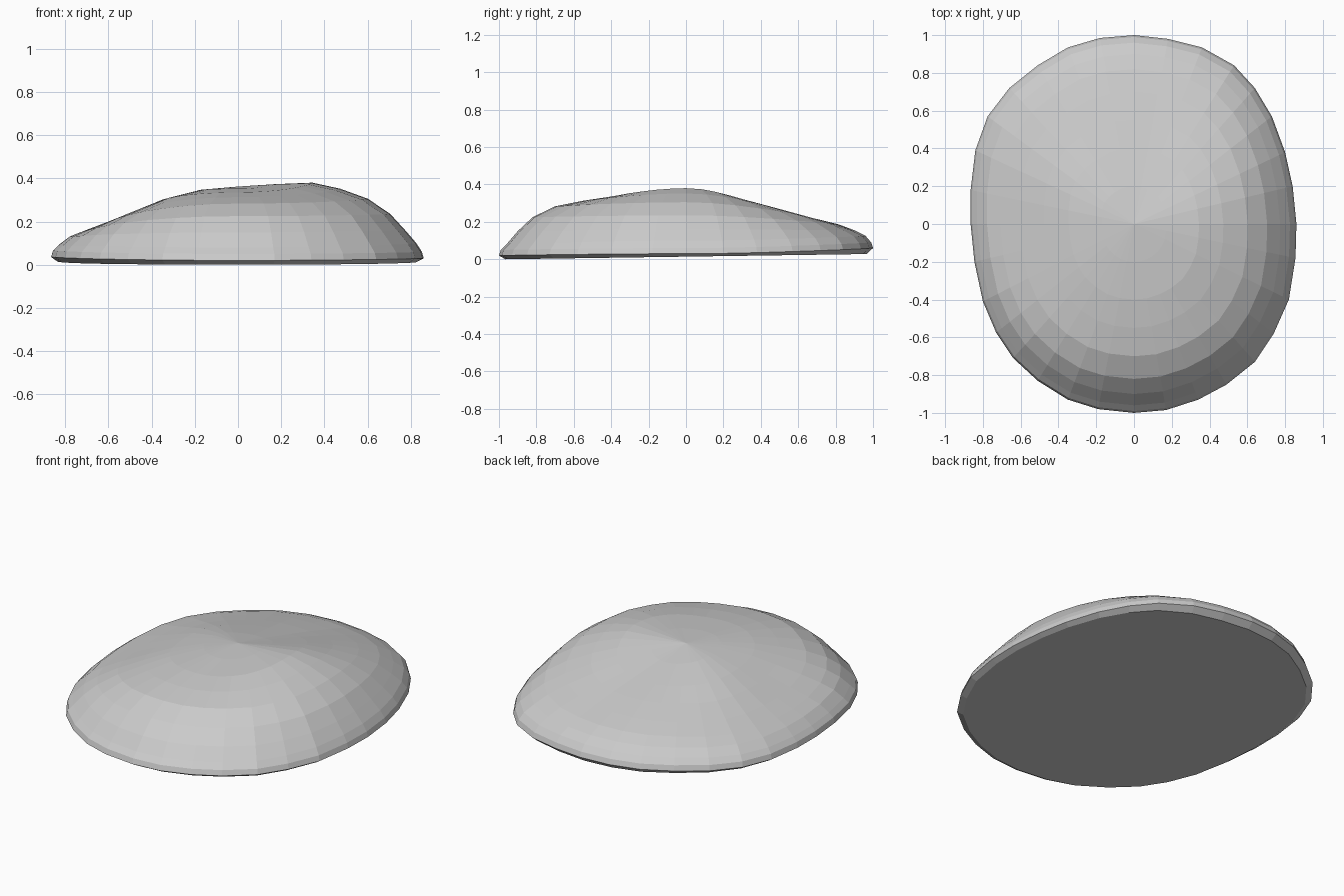
import bpy, bmesh
from mathutils import Vector

if "Cube" in bpy.data.objects:
    bpy.data.objects.remove(bpy.data.objects["Cube"])

# Plan outline of the stone, anticlockwise from +x
outline = [(.86, 0), (.84, .2), (.80, .38), (.73, .57), (.64, .72), (.53, .84), (.36, .935), (.18, .98),
           (0, 1), (-.18, .985), (-.35, .935), (-.51, .84), (-.66, .72), (-.775, .57), (-.84, .39), (-.865, .18),
           (-.865, 0), (-.845, -.2), (-.80, -.41), (-.73, -.575), (-.64, -.71), (-.51, -.83), (-.35, -.93), (-.19, -.98),
           (0, -1), (.17, -.985), (.34, -.93), (.49, -.85), (.64, -.73), (.74, -.58), (.82, -.40), (.855, -.18)]

# Height profiles from centre to rim in the four main directions
rings = [.2, .4, .55, .7, .82, .9, .96, .99, 1]
right = [.373, .38, .352, .305, .235, .16, .10, .06, .03]
left = [.347, .303, .25, .197, .157, .13, .09, .065, .035]
front = [.352, .335, .313, .283, .225, .15, .08, .05, .02]
back = [.325, .282, .25, .215, .185, .155, .125, .09, .06]

bm = bmesh.new()
apex = bm.verts.new((0, 0, .362))

# Domed upper surface, blending the profiles by direction
loops = []
for k, t in enumerate(rings):
    loop = []
    for x, y in outline:
        d = Vector((x, y)).normalized()
        side = right[k] if x > 0 else left[k]
        end = back[k] if y > 0 else front[k]
        loop.append(bm.verts.new((x * t, y * t, side * d.x ** 2 + end * d.y ** 2)))
    loops.append(loop)

# Flat, slightly tilted base, inset below the rim
loops.append([bm.verts.new((x * .965, y * .965, .0145 * (y * .965 + .965))) for x, y in outline])

n = len(outline)
for i in range(n):
    j = (i + 1) % n
    bm.faces.new((apex, loops[0][i], loops[0][j]))
    for a, b in zip(loops, loops[1:]):
        bm.faces.new((a[i], b[i], b[j], a[j]))
bm.faces.new(loops[-1])
bmesh.ops.recalc_face_normals(bm, faces=bm.faces)

mesh = bpy.data.meshes.new("flat_stone")
bm.to_mesh(mesh)
bm.free()
stone = bpy.data.objects.new("flat_stone", mesh)
bpy.context.collection.objects.link(stone)
